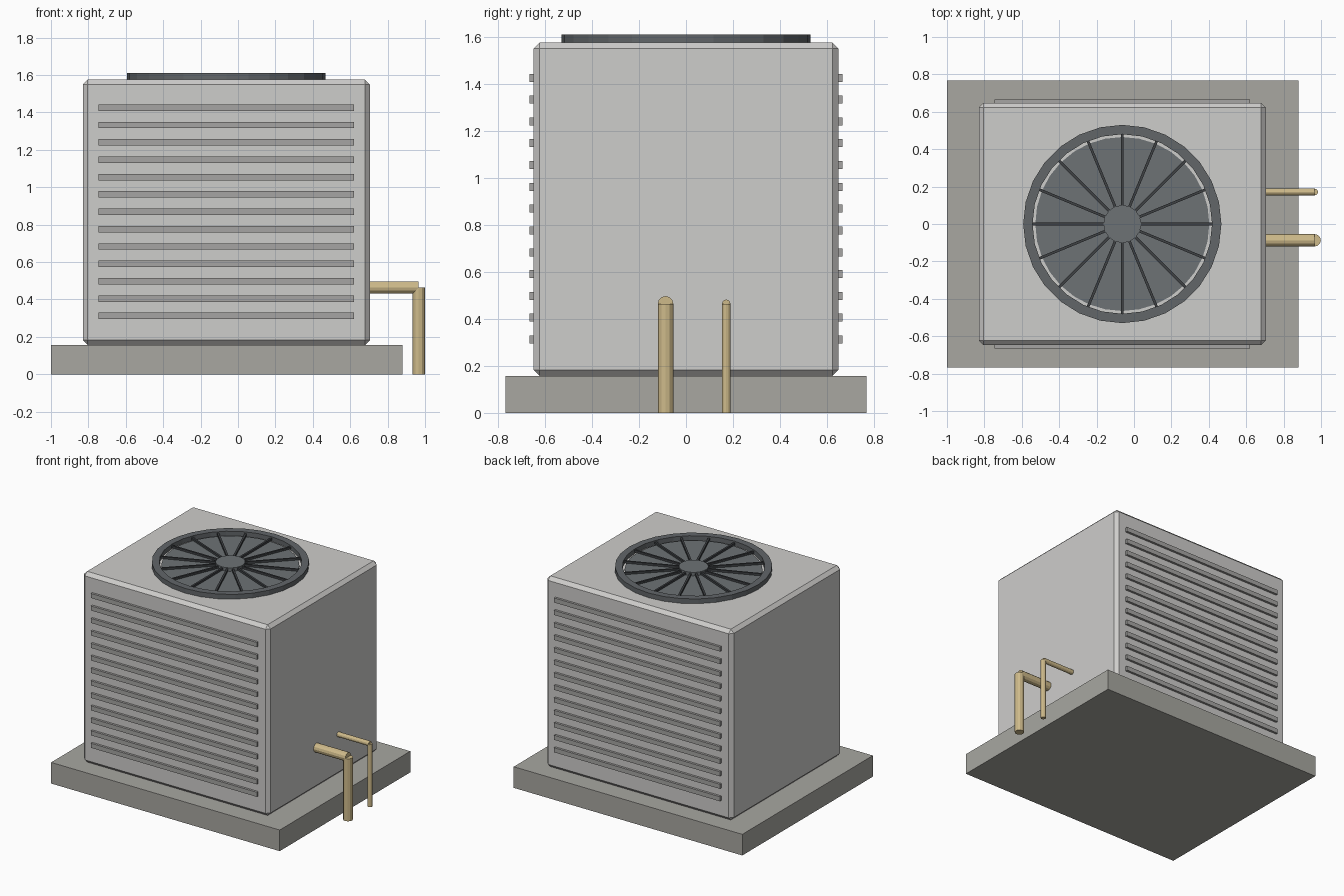
import bpy, bmesh, math
from mathutils import Matrix

if "Cube" in bpy.data.objects:
    bpy.data.objects.remove(bpy.data.objects["Cube"])

CX = -0.0625  # centre of the cabinet and fan


def material(name, srgb):
    m = bpy.data.materials.new(name)
    m.diffuse_color = [((c / 255 + 0.055) / 1.055) ** 2.4 for c in srgb] + [1]
    m.use_nodes = True
    m.node_tree.nodes["Principled BSDF"].inputs["Base Color"].default_value = m.diffuse_color
    return m


CABINET = material("light grey paint", (206, 205, 203))
CONCRETE = material("concrete", (168, 167, 161))
SLAT = material("slat grey", (166, 165, 163))
RING = material("ring grey", (98, 102, 105))
DISC = material("fan grey", (109, 114, 117))
SPOKE = material("dark grille", (62, 65, 68))
COPPER = material("copper tan", (206, 186, 138))


def finish(name, bm, mat):
    mesh = bpy.data.meshes.new(name)
    bmesh.ops.recalc_face_normals(bm, faces=bm.faces)
    bm.to_mesh(mesh)
    bm.free()
    mesh.materials.append(mat)
    ob = bpy.data.objects.new(name, mesh)
    bpy.context.collection.objects.link(ob)
    return ob


def box(name, x, y, z, mat, turn=0.0, pivot=(0, 0, 0), bevel=0):
    """Box from (min, max) ranges, optionally turned about z at a pivot."""
    bm = bmesh.new()
    bmesh.ops.create_cube(bm, size=1)
    bmesh.ops.scale(bm, vec=(x[1] - x[0], y[1] - y[0], z[1] - z[0]), verts=bm.verts)
    bmesh.ops.translate(bm, vec=(sum(x) / 2, sum(y) / 2, sum(z) / 2), verts=bm.verts)
    if bevel:
        bmesh.ops.bevel(bm, geom=bm.edges[:], offset=bevel, segments=1, affect='EDGES')
    bm.transform(Matrix.Translation(pivot) @ Matrix.Rotation(turn, 4, 'Z'))
    return finish(name, bm, mat)


def cylinder(name, radius, length, centre, sides, mat, axis='Z'):
    bm = bmesh.new()
    bmesh.ops.create_cone(bm, cap_ends=True, segments=sides, radius1=radius,
                          radius2=radius, depth=length)
    rot = Matrix.Rotation(math.pi / 2, 4, 'Y') if axis == 'X' else Matrix()
    bm.transform(Matrix.Translation(centre) @ rot)
    return finish(name, bm, mat)


def tube_ring(name, inner, outer, z0, z1, sides, mat):
    bm = bmesh.new()
    loops = []
    for i in range(sides):
        a = 2 * math.pi * i / sides
        loops.append([bm.verts.new((CX + r * math.cos(a), r * math.sin(a), z))
                      for r, z in ((inner, z0), (outer, z0), (outer, z1), (inner, z1))])
    for i in range(sides):
        a, b = loops[i], loops[(i + 1) % sides]
        for k in range(4):
            bm.faces.new((a[k], a[(k + 1) % 4], b[(k + 1) % 4], b[k]))
    return finish(name, bm, mat)


# Slab and cabinet
box("concrete_slab", (-1, 0.88), (-0.767, 0.767), (0, 0.157), CONCRETE)
box("cabinet", (-0.83, 0.705), (-0.648, 0.648), (0.157, 1.575), CABINET, bevel=0.025)

# Louvre slats, front and back
for side in (-1, 1):
    for i in range(13):
        z = 0.312 + i * 0.0928
        y = sorted((side * 0.63, side * 0.665))
        box("louvre_slat", (-0.745, 0.62), y, (z - 0.017, z + 0.017), SLAT)

# Fan: ring, disc, hub and radial grille
tube_ring("fan_ring", 0.48, 0.53, 1.57, 1.61, 28, RING)
cylinder("fan_disc", 0.465, 0.02, (CX, 0, 1.572), 32, DISC)
cylinder("fan_hub", 0.1, 0.035, (CX, 0, 1.59), 24, DISC)
for i in range(16):
    box("grille_spoke", (0.08, 0.485), (-0.007, 0.007), (1.585, 1.6), SPOKE,
        turn=math.pi * i / 8, pivot=(CX, 0, 0))

# Refrigerant pipes
for name, r, y in (("large_pipe", 0.033, -0.087), ("small_pipe", 0.018, 0.171)):
    cylinder(name + "_riser", r, 0.464, (0.966, y, 0.232), 12, COPPER)
    cylinder(name + "_run", r, 0.296, (0.818, y, 0.464), 12, COPPER, axis='X')
